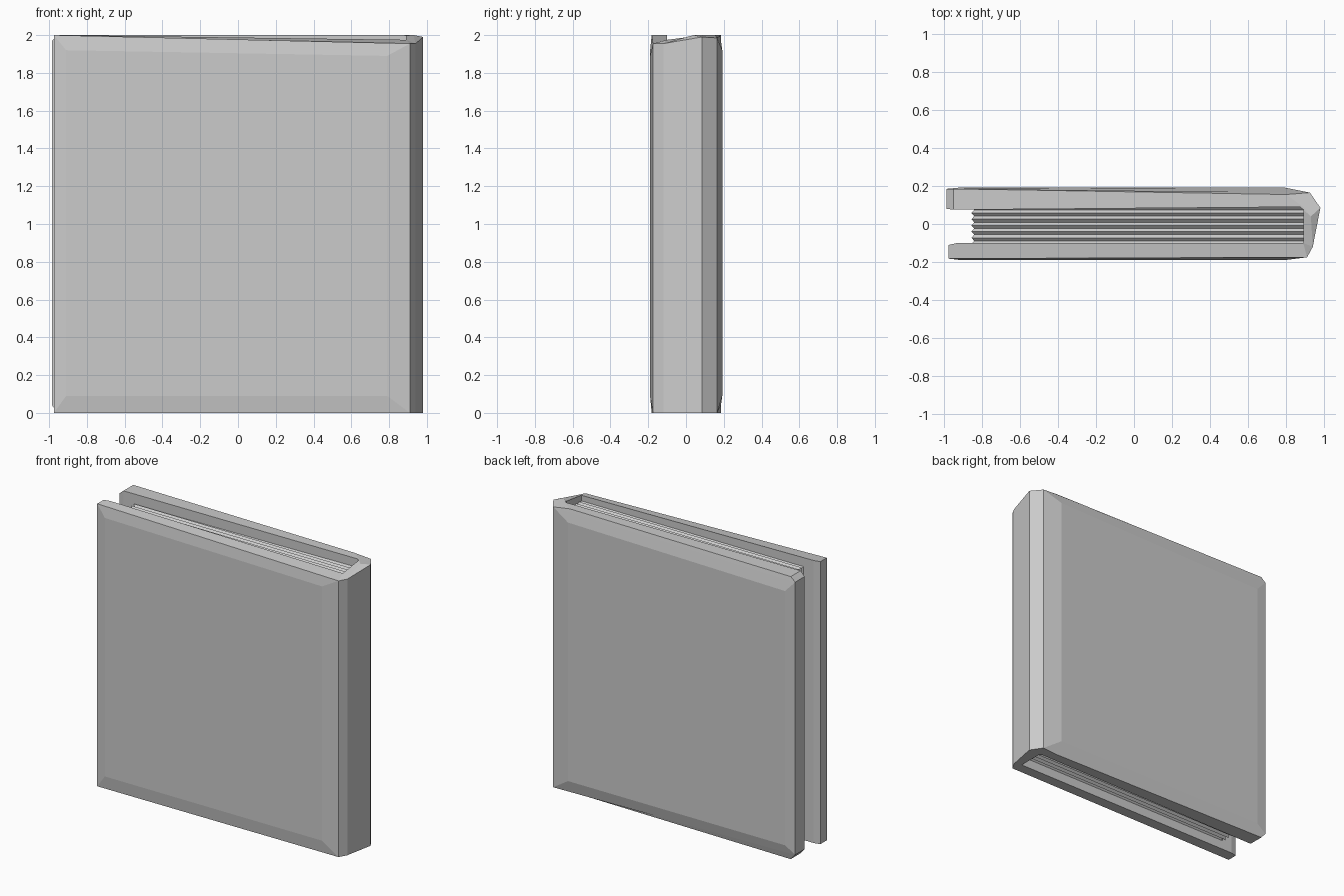
import bpy, bmesh

if "Cube" in bpy.data.objects:
    bpy.data.objects.remove(bpy.data.objects["Cube"])


def finish(name, bm):
    bmesh.ops.recalc_face_normals(bm, faces=bm.faces)
    mesh = bpy.data.meshes.new(name)
    bm.to_mesh(mesh)
    bm.free()
    ob = bpy.data.objects.new(name, mesh)
    bpy.context.collection.objects.link(ob)
    return ob


# Cover: U-shaped profile (x, y, bottom z, top z), outer side then inner side
profile = [
    (-.975, -.182, 0, 2), (.91, -.175, 0, 1.955), (.94, -.12, 0, 1.955),
    (.98, .085, 0, 1.99), (.925, .165, 0, 1.985), (-.985, .185, .04, 1.97),
    (-.985, .08, .04, 1.97), (-.95, .075, 0, 2), (.89, .09, 0, 2),
    (.89, -.10, 0, 1.975), (-.93, -.10, 0, 2), (-.975, -.11, 0, 2),
    # ridge points lying on the end caps
    (-.95, .185, 0, 2), (.80, .155, 0, 2), (.93, .04, 0, 2)]
RIM = 12
# end cap facets, used for both the top and the bottom
caps = [(0, 1, 9, 10, 11), (1, 2, 9), (2, 14, 8, 9), (2, 3, 14), (3, 4, 14),
        (4, 13, 14), (4, 5, 12, 13), (5, 6, 7, 12), (7, 8, 13, 12), (8, 14, 13)]

bm = bmesh.new()
low = [bm.verts.new((x, y, b)) for x, y, b, t in profile]
high = [bm.verts.new((x, y, t)) for x, y, b, t in profile]
for f in caps:
    bm.faces.new([low[i] for i in f])
    bm.faces.new([high[i] for i in f])
for i in range(RIM):
    j = (i + 1) % RIM
    quad = (low[i], low[j], high[j], high[i])
    if i not in (0, 4):
        bm.faces.new(quad)
        continue
    # outer boards get a raised centre panel with a sloping border
    y = -.19 if i == 0 else .192
    xs = (-.91, .79) if i == 0 else (.79, -.91)
    panel = [bm.verts.new((x, y, z)) for x, z in
             ((xs[0], .09), (xs[1], .09), (xs[1], 1.89), (xs[0], 1.92))]
    bm.faces.new(panel)
    for k in range(4):
        n = (k + 1) % 4
        bm.faces.new((quad[k], quad[n], panel[n], panel[k]))
finish("book_cover", bm)

# Pages: rectangles lofted through the thickness, alternately inset into ridges
bm = bmesh.new()
rings = []
STEPS = 12
for s in range(STEPS + 1):
    d = .015 * (s % 2)
    y = -.105 + .195 * s / STEPS
    rings.append([bm.verts.new(p) for p in (
        (-.855 + d, y, .06 + d), (.90, y, .06 + d),
        (.90, y, 1.94 - d), (-.855 + d, y, 1.94 - d))])
for a, b in zip(rings, rings[1:]):
    for k in range(4):
        n = (k + 1) % 4
        bm.faces.new((a[k], a[n], b[n], b[k]))
bm.faces.new(rings[0])
bm.faces.new(rings[-1])
finish("pages", bm)
